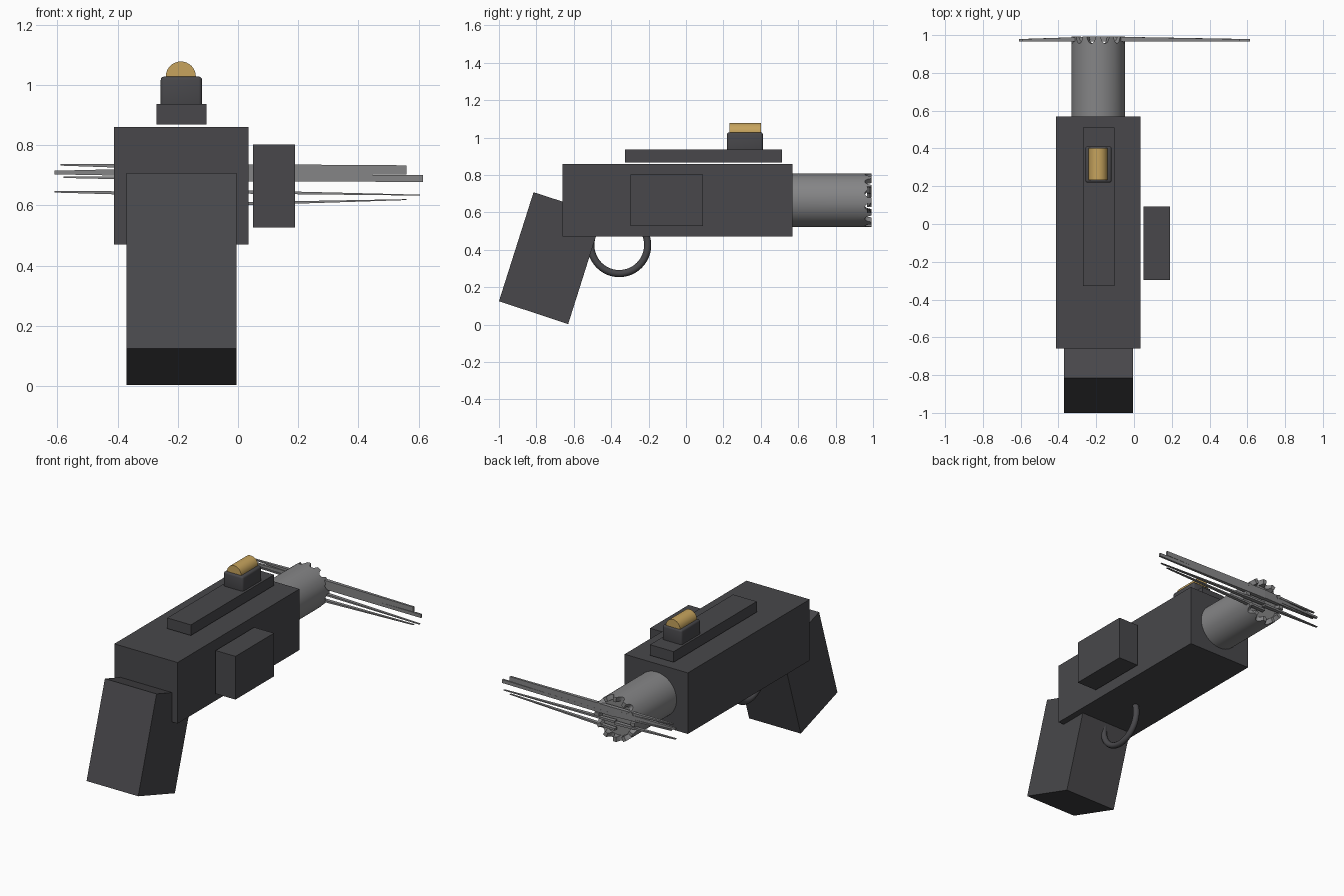
import bpy
import bmesh
import math
from mathutils import Vector, Matrix

old = bpy.data.objects.get("Cube")
if old:
    bpy.data.objects.remove(old, do_unlink=True)

AXIS = -0.19      # x of the barrel line
BORE_Z = 0.665


def material(name, rgb):
    m = bpy.data.materials.new(name)
    m.use_nodes = True
    m.diffuse_color = (*rgb, 1)
    m.node_tree.nodes["Principled BSDF"].inputs["Base Color"].default_value = (*rgb, 1)
    return m


DARK = material("dark grey", (0.065, 0.064, 0.07))
STEEL = material("steel grey", (0.235, 0.235, 0.24))
GOLD = material("gold", (0.57, 0.37, 0.11))


def finish(name, bm, mat, smooth=False):
    bmesh.ops.recalc_face_normals(bm, faces=bm.faces[:])
    mesh = bpy.data.meshes.new(name)
    bm.to_mesh(mesh)
    bm.free()
    mesh.materials.append(mat)
    ob = bpy.data.objects.new(name, mesh)
    bpy.context.collection.objects.link(ob)
    if smooth:
        bpy.ops.object.select_all(action="DESELECT")
        ob.select_set(True)
        bpy.context.view_layer.objects.active = ob
        bpy.ops.object.shade_smooth_by_angle(angle=math.radians(35))
    return ob


def box(name, low, high, mat, bevel=0):
    low, high = Vector(low), Vector(high)
    bm = bmesh.new()
    bmesh.ops.create_cube(bm, size=1)
    for v in bm.verts:
        v.co = (low + high) / 2 + v.co * (high - low)
    if bevel:
        bmesh.ops.bevel(bm, geom=bm.edges[:], offset=bevel, segments=3,
                        affect="EDGES", profile=0.5)
    return finish(name, bm, mat, bevel > 0)


# Body, side box and top rail
box("body", (-0.412, -0.66, 0.47), (0.035, 0.57, 0.86), DARK)
box("side_box", (0.05, -0.297, 0.526), (0.19, 0.092, 0.802), DARK)
box("top_rail", (-0.271, -0.327, 0.868), (-0.104, 0.512, 0.936), DARK)
box("sight_block", (-0.257, 0.219, 0.92), (-0.119, 0.411, 1.028), DARK, 0.012)

# Slanted grip, extruded from its side outline
bm = bmesh.new()
outline = [(-0.815, 0.708), (-1.0, 0.125), (-0.63, 0.003), (-0.445, 0.588)]
face = bm.faces.new([bm.verts.new((-0.37, y, z)) for y, z in outline])
side = bmesh.ops.extrude_face_region(bm, geom=[face])["geom"]
bmesh.ops.translate(bm, vec=(0.365, 0, 0),
                    verts=[g for g in side if isinstance(g, bmesh.types.BMVert)])
finish("grip", bm, DARK)

# Gold sight bead lying along the barrel
bm = bmesh.new()
bmesh.ops.create_cone(bm, cap_ends=True, segments=32, radius1=0.05, radius2=0.05, depth=0.17,
                      matrix=Matrix.Translation((AXIS, 0.317, 1.028))
                      @ Matrix.Rotation(math.pi / 2, 4, "X"))
finish("sight_bead", bm, GOLD, True)

# Trigger guard ring
bpy.ops.mesh.primitive_torus_add(major_radius=0.152, minor_radius=0.019,
                                 major_segments=48, minor_segments=12,
                                 location=(AXIS, -0.357, 0.425),
                                 rotation=(0, math.pi / 2, 0))
ring = bpy.context.object
ring.name = "trigger_guard"
ring.data.materials.append(DARK)
bpy.ops.object.shade_smooth_by_angle(angle=math.radians(35))

# Barrel: a tube whose muzzle rim has twelve scalloped bites
bm = bmesh.new()
STEPS, BITES = 144, 12


def loop(radius, depth):
    verts = []
    for i in range(STEPS):
        a = math.tau * i / STEPS
        verts.append(bm.verts.new((AXIS + radius * math.cos(a), depth(a),
                                   BORE_Z + radius * math.sin(a))))
    return verts


def rim(a):
    pitch = math.tau / BITES
    off = abs((a % pitch) - pitch / 2) / (pitch * 0.3)
    return 0.992 - 0.036 * math.sqrt(max(0, 1 - off * off))


loops = [loop(0.142, lambda a: 0.55), loop(0.142, rim),
         loop(0.112, rim), loop(0.112, lambda a: 0.955)]
for a, b in zip(loops, loops[1:]):
    for i in range(STEPS):
        j = (i + 1) % STEPS
        bm.faces.new((a[i], a[j], b[j], b[i]))
bm.faces.new(loops[0])
bm.faces.new(loops[-1])
finish("barrel", bm, STEEL, True)


# Long thin blades crossing the muzzle
def blade(name, tip_x, base_z, tip_z, base_h, tip_h):
    bm = bmesh.new()
    ends = []
    for x, y, z, h, d in ((AXIS, 0.98, base_z, base_h, 0.013),
                          (tip_x, 0.973, tip_z, tip_h, 0.006)):
        ends.append([bm.verts.new((x, y + sy * d, z + sz * h / 2))
                     for sy, sz in ((-1, -1), (1, -1), (1, 1), (-1, 1))])
    a, b = ends
    for i in range(4):
        j = (i + 1) % 4
        bm.faces.new((a[i], a[j], b[j], b[i]))
    bm.faces.new(a)
    bm.faces.new(b)
    finish(name, bm, STEEL)


blades = [
    (0.56, 0.716, 0.718, 0.044, 0.03),
    (0.615, 0.69, 0.689, 0.02, 0.022),
    (0.605, 0.648, 0.634, 0.014, 0.003),
    (0.56, 0.60, 0.619, 0.014, 0.003),
    (-0.59, 0.728, 0.735, 0.02, 0.006),
    (-0.61, 0.71, 0.709, 0.03, 0.012),
    (-0.58, 0.69, 0.693, 0.016, 0.004),
    (-0.61, 0.638, 0.645, 0.016, 0.005),
]
for n, spec in enumerate(blades, 1):
    blade(f"muzzle_blade_{n}", *spec)
